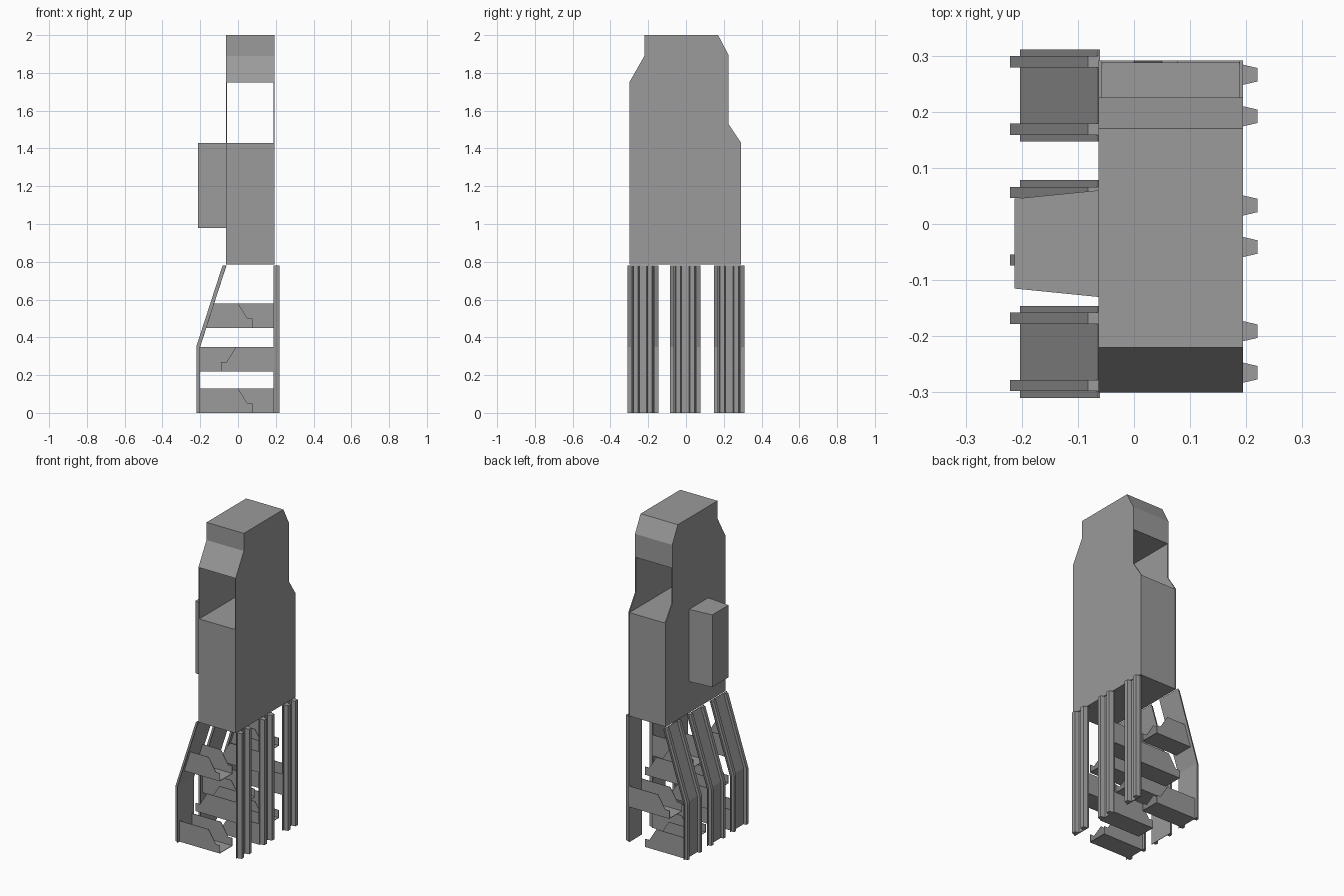
import bpy, bmesh
from mathutils import Vector

cube = bpy.data.objects.get("Cube")
if cube:
    bpy.data.objects.remove(cube, do_unlink=True)

# Dark grey paint shared by every part
GREY = (0.325, 0.325, 0.325, 1)
paint = bpy.data.materials.new("dark_grey")
paint.use_nodes = True
paint.diffuse_color = GREY
paint.node_tree.nodes["Principled BSDF"].inputs["Base Color"].default_value = GREY

PLACE = {
    "x": lambda u, v, d: Vector((d, u, v)),
    "y": lambda u, v, d: Vector((u, d, v)),
    "z": lambda u, v, d: Vector((u, v, d)),
}


def prism(name, profile, axis, start, end):
    """Extrude a flat profile along an axis into a closed solid."""
    bm = bmesh.new()
    base = bm.faces.new([bm.verts.new(PLACE[axis](u, v, start)) for u, v in profile])
    side = bmesh.ops.extrude_face_region(bm, geom=[base])
    verts = [g for g in side["geom"] if isinstance(g, bmesh.types.BMVert)]
    bmesh.ops.translate(bm, verts=verts, vec=PLACE[axis](0, 0, end - start))
    bmesh.ops.recalc_face_normals(bm, faces=bm.faces)
    mesh = bpy.data.meshes.new(name)
    bm.to_mesh(mesh)
    bm.free()
    mesh.materials.append(paint)
    bpy.context.collection.objects.link(bpy.data.objects.new(name, mesh))


def rect(u0, u1, v0, v1):
    return [(u0, v0), (u1, v0), (u1, v1), (u0, v1)]


LEFT, RIGHT = -0.063, 0.194
BASE, FLOOR, CEILING, TOP = 0.785, 1.43, 1.75, 2.0
SHEET = 0.006
LEG_TOP, KNEE, FOOT_X, HIP_X = 0.78, 0.35, -0.2, -0.061
TRAY_HALF = 0.062

# Thin cabinet sides with the full silhouette
head = [(-0.30, CEILING), (-0.22, 1.89), (-0.22, TOP), (0.17, TOP), (0.225, 1.895)]
silhouette = [(-0.30, BASE)] + head + [(0.225, 1.53), (0.291, FLOOR), (0.291, BASE)]
prism("cabinet_side_right", silhouette, "x", LEFT, LEFT + SHEET)
prism("cabinet_side_left", silhouette, "x", RIGHT - SHEET, RIGHT)

# Lower cabinet and hood, with the open window between them
prism("lower_cabinet", rect(-0.30, 0.288, BASE, FLOOR), "x", LEFT + SHEET, RIGHT - SHEET)
prism("hood", head + [(0.225, CEILING)], "x", LEFT + SHEET, RIGHT - SHEET)

# Tapered box on the side
prism("side_box", [(LEFT, -0.13), (LEFT, 0.06), (-0.213, 0.045), (-0.213, -0.115)],
      "z", 0.98, FLOOR)


def sheet_x(z):
    """Inner x of the bent leg at height z."""
    t = max(0, (z - KNEE) / (LEG_TOP - KNEE))
    return FOOT_X + t * (HIP_X - FOOT_X)


def bent(thickness):
    levels = (0, KNEE, LEG_TOP)
    return ([(sheet_x(z), z) for z in levels]
            + [(sheet_x(z) - thickness, z) for z in reversed(levels)])


def tray(name, from_bent, y, z):
    """Open tray: two notched walls and a floor."""
    if from_bent:
        tip, notch, crest = 0.078, 0.05, 0.0
        low, high = sheet_x(z), sheet_x(z + 0.13)
    else:
        tip, notch, crest = -0.09, -0.06, -0.01
        low = high = RIGHT - SHEET
    wall = [(low, z), (tip, z), (tip, z + 0.05), (notch, z + 0.05),
            (crest, z + 0.13), (high, z + 0.13)]
    for label, edge in (("front", y - TRAY_HALF), ("back", y + TRAY_HALF - 0.003)):
        prism(f"{name}_{label}_wall", wall, "y", edge, edge + 0.003)
    prism(f"{name}_floor", rect(min(low, tip), max(low, tip), z, z + 0.003),
          "y", y - TRAY_HALF, y + TRAY_HALF)


# Three leg frames with ribs and alternating trays
for index, (label, y) in enumerate((("front", -0.228), ("middle", -0.004), ("back", 0.229))):
    prism(f"{label}_bent_sheet", bent(0.003), "y", y - 0.082, y + 0.082)
    prism(f"{label}_straight_sheet", rect(RIGHT - SHEET, RIGHT, 0, LEG_TOP),
          "y", y - TRAY_HALF, y + TRAY_HALF)
    for side, sign in (("front", -1), ("back", 1)):
        rib_y = y + sign * 0.06
        prism(f"{label}_bent_rib_{side}", bent(0.021), "y", rib_y - 0.01, rib_y + 0.01)
        rib_y = y + sign * 0.037
        prism(f"{label}_straight_rib_{side}",
              [(RIGHT, rib_y - 0.018), (0.22, rib_y - 0.012),
               (0.22, rib_y + 0.012), (RIGHT, rib_y + 0.018)], "z", 0, LEG_TOP)
    for level, z in enumerate((0, 0.22, 0.45)):
        tray(f"{label}_tray_{level + 1}", (level + index) % 2 == 0, y, z)
